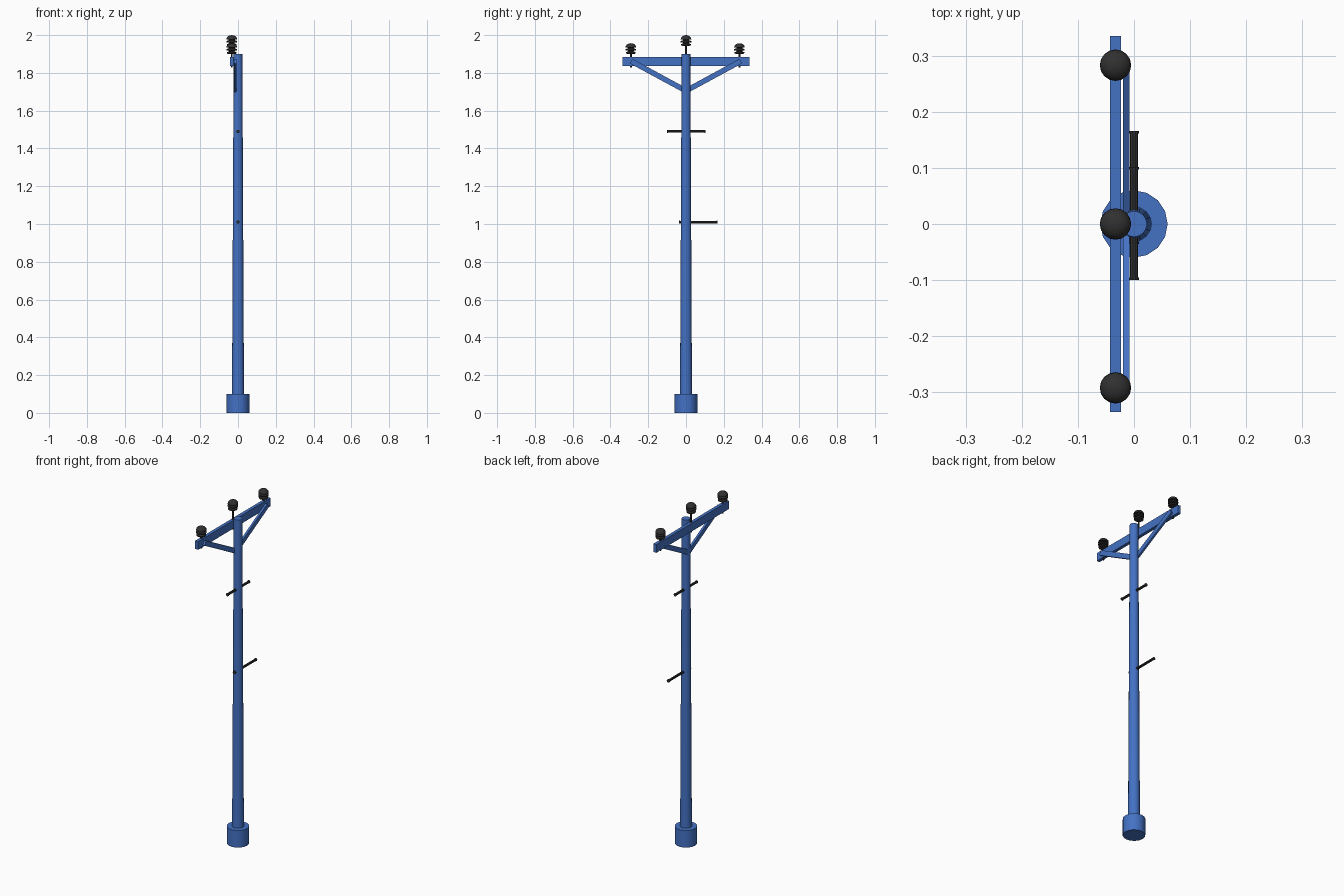
import bpy, math
from mathutils import Vector

if "Cube" in bpy.data.objects:
    bpy.data.objects.remove(bpy.data.objects["Cube"])


def material(name, rgb):
    m = bpy.data.materials.new(name)
    m.diffuse_color = (*rgb, 1)
    m.use_nodes = True
    m.node_tree.nodes["Principled BSDF"].inputs["Base Color"].default_value = m.diffuse_color
    return m


BLUE = material("blue", (0.058, 0.168, 0.552))
DARK = material("dark", (0.03, 0.03, 0.03))


def lathe(name, profile, mat, loc=(0, 0, 0), axis=(0, 0, 1), sides=16):
    """Revolve (radius, height) points; zero radius closes with a single vertex."""
    verts, faces, rings = [], [], []
    for r, h in profile:
        n = 1 if r == 0 else sides
        rings.append(range(len(verts), len(verts) + n))
        for i in range(n):
            a = math.tau * i / sides
            verts.append((r * math.cos(a), r * math.sin(a), h))
    for a, b in zip(rings, rings[1:]):
        for i in range(sides):
            j = (i + 1) % sides
            if len(a) == 1:
                faces.append((a[0], b[j], b[i]))
            elif len(b) == 1:
                faces.append((a[i], a[j], b[0]))
            else:
                faces.append((a[i], a[j], b[j], b[i]))
    me = bpy.data.meshes.new(name)
    me.from_pydata(verts, [], faces)
    me.materials.append(mat)
    ob = bpy.data.objects.new(name, me)
    bpy.context.collection.objects.link(ob)
    ob.location = loc
    ob.rotation_euler = Vector(axis).to_track_quat('Z', 'Y').to_euler()
    bpy.ops.object.select_all(action='DESELECT')
    ob.select_set(True)
    bpy.context.view_layer.objects.active = ob
    bpy.ops.object.shade_smooth_by_angle(angle=math.radians(35))
    return ob


def box(name, size, loc, rot_x=0):
    bpy.ops.mesh.primitive_cube_add(size=1, location=loc, rotation=(rot_x, 0, 0))
    ob = bpy.context.object
    ob.name = name
    ob.scale = size
    ob.data.materials.append(BLUE)
    return ob


# Base collar and tapered pole
lathe("base_collar", [(0, 0), (0.06, 0), (0.06, 0.1), (0, 0.1)], BLUE)
lathe("pole", [(0, 0.05), (0.032, 0.05), (0.023, 1.9), (0, 1.9)], BLUE)

# Crossarm with two diagonal braces
ARM_X = -0.033
box("crossarm", (0.019, 0.67, 0.048), (ARM_X, 0, 1.861))
for side in (-1, 1):
    lo, hi = Vector((-0.014, 0, 1.705)), Vector((-0.014, side * 0.29, 1.862))
    d = hi - lo
    box("brace", (0.012, d.length, 0.028), (lo + hi) / 2, math.atan2(d.z, d.y))

# Ribbed insulators, each on a pin through the arm
RIBS = [(0, 0), (0.014, 0), (0.025, 0.002), (0.026, 0.009), (0.015, 0.014),
        (0.015, 0.017), (0.028, 0.019), (0.028, 0.026), (0.016, 0.03),
        (0.016, 0.033), (0.028, 0.035), (0.027, 0.042), (0.021, 0.05),
        (0.012, 0.055), (0, 0.057)]
for y, z in ((-0.292, 1.9), (0, 1.943), (0.283, 1.9)):
    lathe("insulator", RIBS, DARK, (ARM_X, y, z))
    lathe("insulator_pin", [(0, 1.828), (0.005, 1.828), (0.005, z + 0.01), (0, z + 0.01)],
          DARK, (ARM_X, y, 0), sides=8)

# Climbing pegs with small end heads
for y, z in ((-0.1, 1.49), (-0.036, 1.01)):
    lathe("climbing_peg", [(0, 0), (0.009, 0), (0.009, 0.005), (0.0072, 0.005),
                           (0.0072, 0.197), (0.009, 0.197), (0.009, 0.202), (0, 0.202)],
          DARK, (0, y, z), (0, 1, 0), sides=10)
